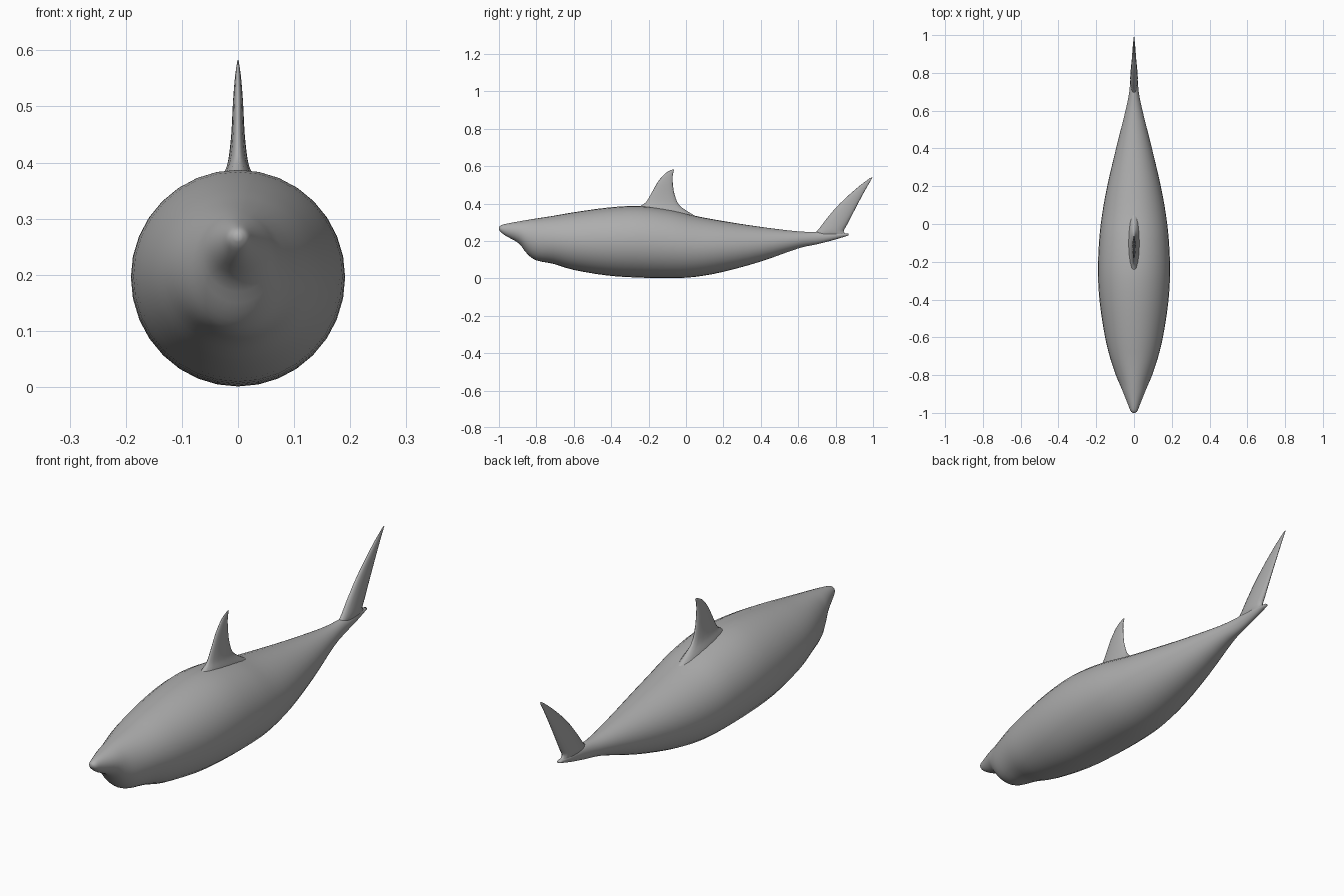
import bpy, bmesh, math
from mathutils import Vector

if "Cube" in bpy.data.objects:
    bpy.data.objects.remove(bpy.data.objects["Cube"])

skin = bpy.data.materials.new("grey skin")
skin.diffuse_color = (0.42, 0.42, 0.42, 1)
skin.use_nodes = True
skin.node_tree.nodes["Principled BSDF"].inputs["Base Color"].default_value = skin.diffuse_color


def refine(rows, steps):
    """Catmull-Rom interpolation between the rows of numbers."""
    rows = [Vector(r) for r in rows]
    out = []
    for i in range(len(rows) - 1):
        p0, p1 = rows[max(i - 1, 0)], rows[i]
        p2, p3 = rows[i + 1], rows[min(i + 2, len(rows) - 1)]
        for s in range(steps):
            t = s / steps
            out.append(0.5 * (2 * p1 + (p2 - p0) * t
                              + (2 * p0 - 5 * p1 + 4 * p2 - p3) * t * t
                              + (3 * p1 - p0 - 3 * p2 + p3) * t ** 3))
    return out + [rows[-1]]


def loft(name, rows, sides, steps):
    """Elliptical rings; row = y1, z1, y2, z2 (ends of one axis), half width in x."""
    bm = bmesh.new()
    rings = []
    for y1, z1, y2, z2, w in refine(rows, steps):
        ring = []
        for k in range(sides):
            a = 2 * math.pi * k / sides
            t = 0.5 - 0.5 * math.cos(a)
            ring.append(bm.verts.new((w * math.sin(a), y1 + (y2 - y1) * t, z1 + (z2 - z1) * t)))
        rings.append(ring)
    for r, q in zip(rings, rings[1:]):
        for k in range(sides):
            j = (k + 1) % sides
            bm.faces.new((r[k], r[j], q[j], q[k]))
    bm.faces.new(rings[0])
    bm.faces.new(rings[-1])
    bmesh.ops.recalc_face_normals(bm, faces=bm.faces)
    for f in bm.faces:
        f.smooth = True
    mesh = bpy.data.meshes.new(name)
    bm.to_mesh(mesh)
    bm.free()
    mesh.materials.append(skin)
    obj = bpy.data.objects.new(name, mesh)
    bpy.context.collection.objects.link(obj)
    return obj


# Body: y, top z, bottom z, half width
body = [(-1.0, .273, .262, .006), (-.99, .283, .247, .018), (-.96, .292, .225, .03),
        (-.895, .304, .188, .056), (-.85, .312, .132, .075), (-.80, .32, .096, .096),
        (-.71, .334, .078, .126), (-.60, .353, .045, .153), (-.42, .378, .015, .181),
        (-.25, .387, .004, .191), (-.08, .365, .001, .184), (.05, .334, .008, .169),
        (.2, .306, .035, .142), (.4, .275, .09, .095), (.6, .251, .16, .045),
        (.7, .249, .182, .025), (.8, .247, .208, .017), (.87, .238, .23, .008)]
loft("body", [(y, t, y, b, w) for y, t, b, w in body], 32, 3)

# Dorsal fin: front edge point, rear edge point, half thickness
loft("dorsal_fin", [(-.29, .36, .10, .305, .038), (-.235, .392, .03, .345, .028),
                    (-.21, .412, -.035, .39, .018), (-.185, .455, -.06, .445, .012),
                    (-.15, .516, -.07, .50, .009), (-.11, .562, -.071, .55, .005),
                    (-.07, .583, -.063, .58, .001)], 16, 3)

# Tail fin sweeping up and back
loft("tail_fin", [(.66, .225, .868, .232, .014), (.70, .252, .843, .25, .02),
                  (.745, .31, .86, .285, .018), (.80, .376, .886, .335, .014),
                  (.865, .44, .925, .41, .01), (.935, .50, .96, .475, .006),
                  (.985, .537, .998, .54, .001)], 16, 3)
